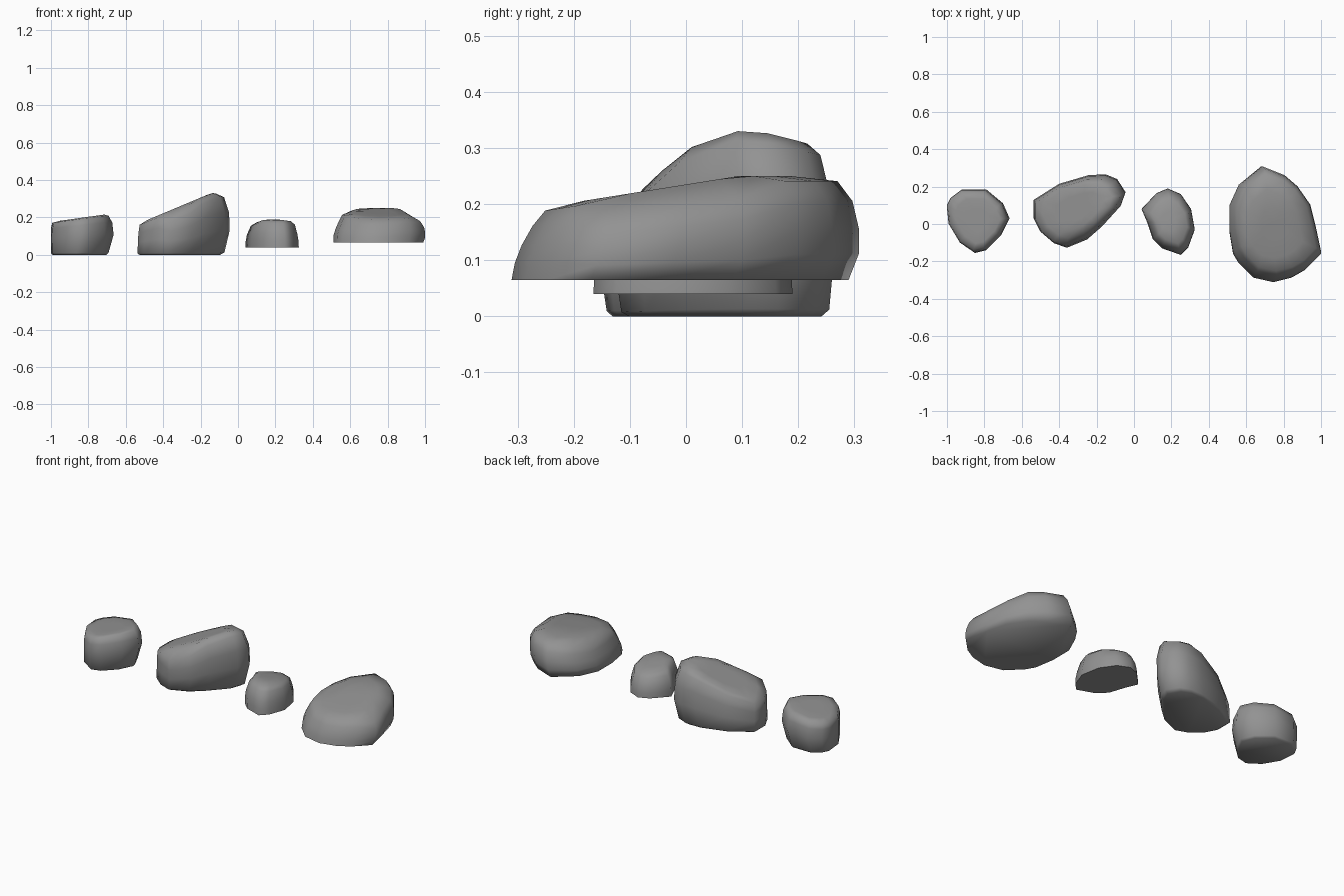
import bpy, bmesh, math

if "Cube" in bpy.data.objects:
    bpy.data.objects.remove(bpy.data.objects["Cube"])

stone = bpy.data.materials.new("dark_stone")
stone.diffuse_color = (.29, .29, .29, 1)
stone.use_nodes = True
stone.node_tree.nodes["Principled BSDF"].inputs["Base Color"].default_value = stone.diffuse_color


def rock(name, z0, outline, rings, height):
    """Stack scaled copies of a plan outline under a sloping faceted top.
    rings: (scale, fraction of local height, x shift, y shift)"""
    xs, ys = [p[0] for p in outline], [p[1] for p in outline]
    cx, cy = (min(xs) + max(xs)) / 2, (min(ys) + max(ys)) / 2
    n = len(outline)
    bm = bmesh.new()
    loops = []
    for s, f, dx, dy in rings:
        loop = []
        for px, py in outline:
            x, y = cx + (px - cx) * s + dx, cy + (py - cy) * s + dy
            loop.append(bm.verts.new((x, y, z0 + f * (height(x, y) - z0))))
        loops.append(loop)
    for a, b in zip(loops, loops[1:]):
        for i in range(n):
            j = (i + 1) % n
            bm.faces.new((a[i], a[j], b[j], b[i]))
    bm.faces.new(loops[0][::-1])
    # close the top with a centre point
    top = bm.verts.new((cx, cy, height(cx, cy)))
    for i in range(n):
        bm.faces.new((loops[-1][i], loops[-1][(i + 1) % n], top))
    bmesh.ops.recalc_face_normals(bm, faces=bm.faces)
    me = bpy.data.meshes.new(name)
    bm.to_mesh(me)
    bm.free()
    me.materials.append(stone)
    ob = bpy.data.objects.new(name, me)
    bpy.context.collection.objects.link(ob)
    bpy.ops.object.select_all(action='DESELECT')
    ob.select_set(True)
    bpy.context.view_layer.objects.active = ob
    bpy.ops.object.shade_smooth_by_angle(angle=math.radians(85))


# blocky rock with a gently tilted top
rock("rock_blocky", 0.0,
     [(-1, .1), (-.99, 0), (-.93, -.1), (-.85, -.155), (-.79, -.14), (-.71, -.06),
      (-.665, .03), (-.7, .11), (-.79, .185), (-.92, .185), (-.98, .14)],
     [(.86, 0, -.015, 0), (.92, .05, -.014, 0), (1, .5, 0, 0), (.98, .8, -.004, 0),
      (.9, .97, -.01, 0), (.7, 1, 0, 0), (.35, 1, 0, 0)],
     lambda x, y: min(.175 + .14 * (x + 1), .215))

# tall wedge rock rising to the right
rock("rock_wedge", 0.0,
     [(-.535, .13), (-.535, .03), (-.5, -.04), (-.43, -.1), (-.36, -.125), (-.25, -.08),
      (-.17, -.01), (-.07, .1), (-.045, .17), (-.09, .24), (-.15, .265), (-.24, .262), (-.4, .215)],
     [(.88, 0, -.02, 0), (.95, .04, -.015, 0), (1, .4, 0, 0), (.99, .7, 0, -.004),
      (.92, .95, -.01, -.01), (.75, 1, -.01, 0), (.5, 1, 0, 0), (.25, 1, 0, 0)],
     lambda x, y: min(.165 + .42 * (x + .535), .33, .3 + .95 * y, .33 - .25 * (y - .13)))

# small low rock, top falling to the back
rock("rock_small", 0.04,
     [(.04, .08), (.07, .01), (.1, -.08), (.15, -.13), (.25, -.165), (.29, -.125),
      (.325, -.03), (.305, .08), (.25, .16), (.18, .19), (.12, .165)],
     [(1, 0, 0, 0), (.99, .25, 0, 0), (.95, .5, 0, 0), (.83, .86, .004, 0),
      (.66, .98, .008, 0), (.3, 1, 0, 0)],
     lambda x, y: min(.19, .19 - .15 * (x - .23), .183 - .15 * y))

# broad flat rock sloping down to the front
rock("rock_broad", 0.065,
     [(.51, .1), (.51, -.03), (.53, -.15), (.56, -.2), (.64, -.28), (.75, -.305),
      (.85, -.28), (.92, -.24), (1, -.16), (.97, -.02), (.94, .1), (.87, .2),
      (.8, .26), (.68, .308), (.56, .21)],
     [(.98, 0, -.005, -.012), (1, .25, 0, 0), (.98, .5, .006, .006), (.93, .76, .012, .01),
      (.85, .95, .01, .008), (.6, 1, 0, 0), (.3, 1, 0, 0)],
     lambda x, y: min(.235 + .16 * y, .25, .23 - .6 * (x - .9), .225 + .3 * (x - .57)))
